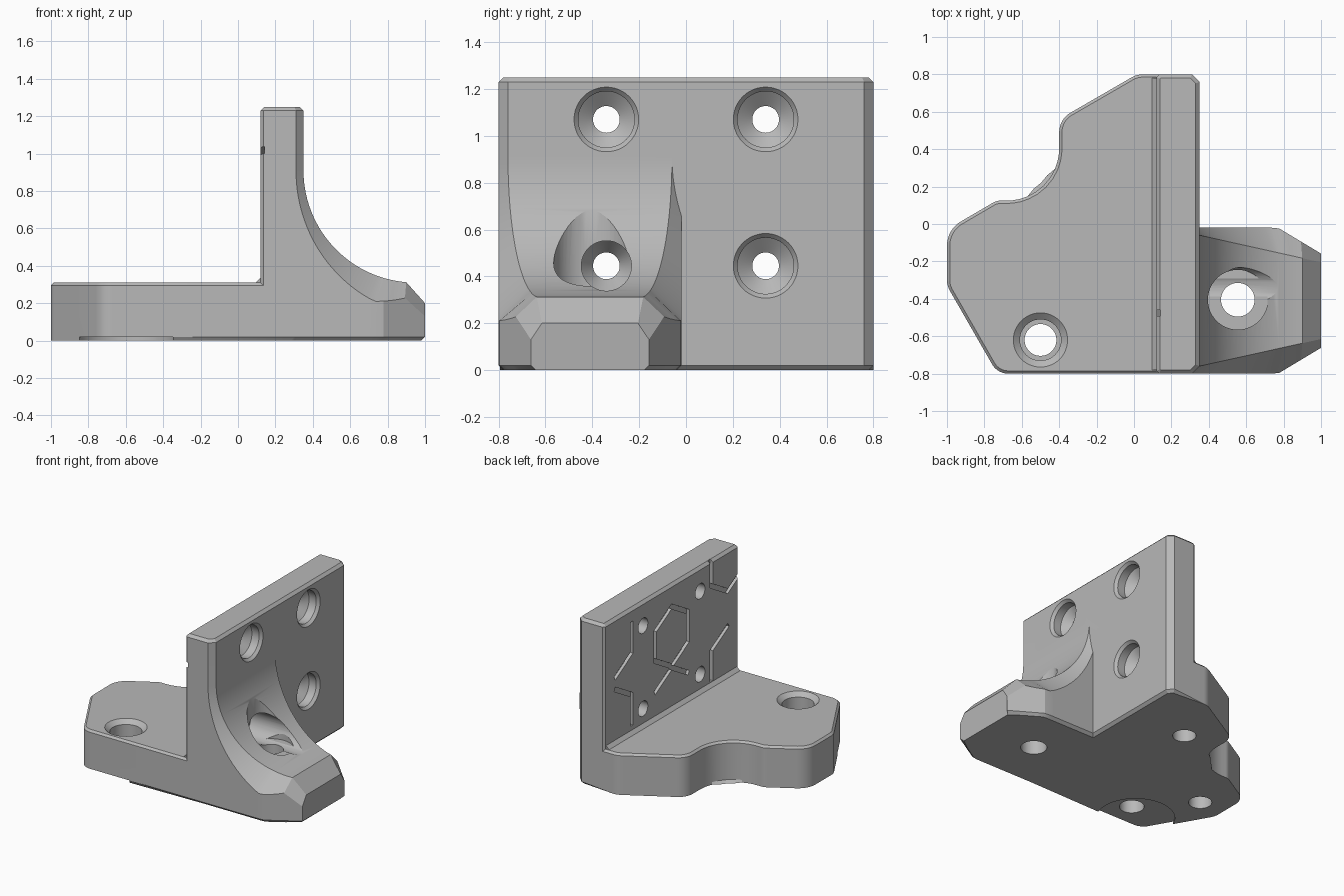
import bpy, bmesh, math
from mathutils import Vector, Matrix

old = bpy.data.objects.get("Cube")
if old:
    bpy.data.objects.remove(old, do_unlink=True)

grey = bpy.data.materials.new("plain_grey")
grey.use_nodes = True
grey.diffuse_color = (0.48, 0.48, 0.48, 1)
grey.node_tree.nodes["Principled BSDF"].inputs["Base Color"].default_value = grey.diffuse_color


def finish(name, bm):
    bmesh.ops.recalc_face_normals(bm, faces=bm.faces[:])
    mesh = bpy.data.meshes.new(name)
    bm.to_mesh(mesh)
    bm.free()
    mesh.materials.append(grey)
    obj = bpy.data.objects.new(name, mesh)
    bpy.context.collection.objects.link(obj)
    return obj


def skin(bm, rings):
    """Closed solid through a list of equally sized rings of points."""
    rings = [[bm.verts.new(p) for p in ring] for ring in rings]
    n = len(rings[0])
    for a, b in zip(rings, rings[1:]):
        for i in range(n):
            j = (i + 1) % n
            bm.faces.new((a[i], a[j], b[j], b[i]))
    bm.faces.new(rings[0])
    bm.faces.new(rings[-1])


def rounded(corners, steps=10):
    """Outline with each (x, y, radius) corner filleted."""
    out = []
    for i, (x, y, r) in enumerate(corners):
        p = Vector((x, y))
        a = (Vector(corners[i - 1][:2]) - p).normalized()
        b = (Vector(corners[(i + 1) % len(corners)][:2]) - p).normalized()
        if r == 0:
            out.append(p)
            continue
        half = a.angle(b) / 2
        c = p + (a + b).normalized() * r / math.sin(half)
        start, end = (p + d * r / math.tan(half) - c for d in (a, b))
        out += [c + start.lerp(end, k / steps).normalized() * r for k in range(steps + 1)]
    return out


def prism(name, outline, top, top_bevel, bottom_bevel=0.02):
    bm = bmesh.new()
    skin(bm, [[(p[0], p[1], z) for p in outline] for z in (0, top)])
    for z, size in ((0, bottom_bevel), (top, top_bevel)):
        edges = [e for e in bm.edges if all(abs(v.co.z - z) < 1e-5 for v in e.verts)]
        bmesh.ops.bevel(bm, geom=edges, offset=size, segments=1, affect='EDGES')
    return finish(name, bm)


def lathe(name, origin, profile, along_x=False, sides=48):
    """Turned solid from (height, radius) pairs."""
    bm = bmesh.new()
    turn = [2 * math.pi * k / sides for k in range(sides)]
    skin(bm, [[(r * math.cos(t), r * math.sin(t), h) for t in turn] for h, r in profile])
    m = Matrix.Translation(origin)
    if along_x:
        m = m @ Matrix.Rotation(math.pi / 2, 4, 'Y')
    bmesh.ops.transform(bm, matrix=m, verts=bm.verts[:])
    return finish(name, bm)


def combine(body, tool, operation):
    mod = body.modifiers.new(operation, 'BOOLEAN')
    mod.operation, mod.object, mod.solver = operation, tool, 'EXACT'
    mod.use_self = True
    bpy.context.view_layer.objects.active = body
    bpy.ops.object.modifier_apply(modifier=mod.name)
    bpy.data.objects.remove(tool, do_unlink=True)


# Base plate with a scalloped rear side
base = prism("base_plate", rounded([
    (0.3, -0.8, 0), (-0.73, -0.8, 0.1), (-1, -0.33, 0.12), (-1, -0.03, 0.15),
    (-0.735, 0.125, 0.08), (-0.4, 0.125, 0.28), (-0.4, 0.56, 0.12),
    (0.015, 0.8, 0.12), (0.3, 0.8, 0)]), 0.31, 0.015)

# Upright wall with chamfered corners
wall = prism("upright_wall", [
    (0.12, -0.785), (0.135, -0.8), (0.31, -0.8), (0.35, -0.76),
    (0.35, 0.76), (0.31, 0.8), (0.135, 0.8), (0.12, 0.785)], 1.25, 0.02)


# Curved gusset foot, its side chamfers widening outwards
def half_top(x):
    return 0.35 - 0.223 * (x - 0.35)


def half_side(x):
    return 0.39 - max(0, x - 0.77) * 0.6


def section(tx, tz, sx, sz, bx):
    mid = -0.41
    right = [(bx, half_side(sx) - 0.02, 0), (sx, half_side(sx), 0.02),
             (sx, half_side(sx), sz), (tx, half_top(tx), tz)]
    return ([(x, mid - h, z) for x, h, z in right]
            + [(x, mid + h, z) for x, h, z in reversed(right)])


rings = [section(0.2, 0.91, 0.2, 0.91, 0.2)]
steps = 28
for k in range(steps + 1):
    a = math.radians(85.2) * k / steps
    tx, tz = 0.95 - 0.6 * math.cos(a), 0.91 - 0.6 * math.sin(a)
    r = 0.6 + half_side(tx) - half_top(tx)
    sx, sz = 0.95 - r * math.cos(a), 0.91 - r * math.sin(a)
    rings.append(section(tx, tz, sx, sz, sx))
rings.append(section(1, 0.2, 1, 0.13, 0.98))
bm = bmesh.new()
skin(bm, rings)
gusset = finish("gusset", bm)

# Small fillet strip where the wall meets the plate
bm = bmesh.new()
skin(bm, [[(0.095, y, 0.31), (0.12, y, 0.335), (0.145, y, 0.31), (0.12, y, 0.285)]
          for y in (-0.78, 0.78)])
strip = finish("fillet_strip", bm)

body = base
for part in (wall, gusset, strip):
    combine(body, part, 'UNION')
body.name = "mounting_bracket"

# Plate hole, gusset hole, blind sockets and shallow underside recess
cutters = [
    lathe("plate_hole", (-0.5, -0.62, 0), [(-0.1, 0.085), (0.15, 0.085), (0.15, 0.11),
                                           (0.28, 0.11), (0.31, 0.145), (0.4, 0.145)]),
    lathe("gusset_hole", (0.555, -0.405, 0), [(-0.1, 0.09), (0.35, 0.09),
                                              (0.35, 0.16), (1.2, 0.16)]),
    lathe("underside_recess", (-0.6, -0.7, 0), [(-0.1, 0.27), (0.02, 0.27)])]
for x, y in ((-0.13, 0.38), (-0.8, -0.25)):
    cutters.append(lathe("blind_socket", (x, y, 0), [(-0.1, 0.08), (0.2, 0.08)]))

# Countersunk wall holes, one with a long access bore through the gusset
sink = [(0, 0.057), (0.22, 0.057), (0.27, 0.12), (0.33, 0.12), (0.35, 0.138), (0.5, 0.138)]
bore = [(0, 0.057), (0.2, 0.057), (0.27, 0.107), (1.2, 0.107)]
for y in (-0.34, 0.34):
    for z in (0.445, 1.07):
        low = y < 0 and z < 1
        cutters.append(lathe("wall_hole", (0, y, z), bore if low else sink, True))

# Engraved honeycomb grooves on the back of the wall: centre and the sides drawn
R = 0.225
grooves = [(0, 0.86, range(6)), (0, 0.40, (0, 5)), (0.67, 1.03, (3, 4)),
           (0.67, 0.49, (4, 5)), (-0.67, 1.17, (1, 2, 3)), (-0.67, 0.46, (0, 1))]


def hex_corner(cy, cz, k):
    t = math.pi / 2 - k * math.pi / 3
    return Vector((0.12, cy + R * math.cos(t), cz + R * math.sin(t)))


for cy, cz, picked in grooves:
    for k in picked:
        p, q = hex_corner(cy, cz, k), hex_corner(cy, cz, k + 1)
        d = (q - p).normalized()
        side = Vector((0, -d.z, d.y)) * 0.016
        p, q = p - d * 0.009, q + d * 0.009
        deep = Vector((0.022, 0, 0))
        bm = bmesh.new()
        skin(bm, [[c + side - deep, c + side + deep, c - side + deep, c - side - deep]
                  for c in (p, q)])
        cutters.append(finish("groove", bm))

for cutter in cutters:
    combine(body, cutter, 'DIFFERENCE')

# Smooth curves, sharp edges
bpy.ops.object.select_all(action='DESELECT')
body.select_set(True)
bpy.context.view_layer.objects.active = body
bpy.ops.object.shade_smooth_by_angle(angle=math.radians(25))
